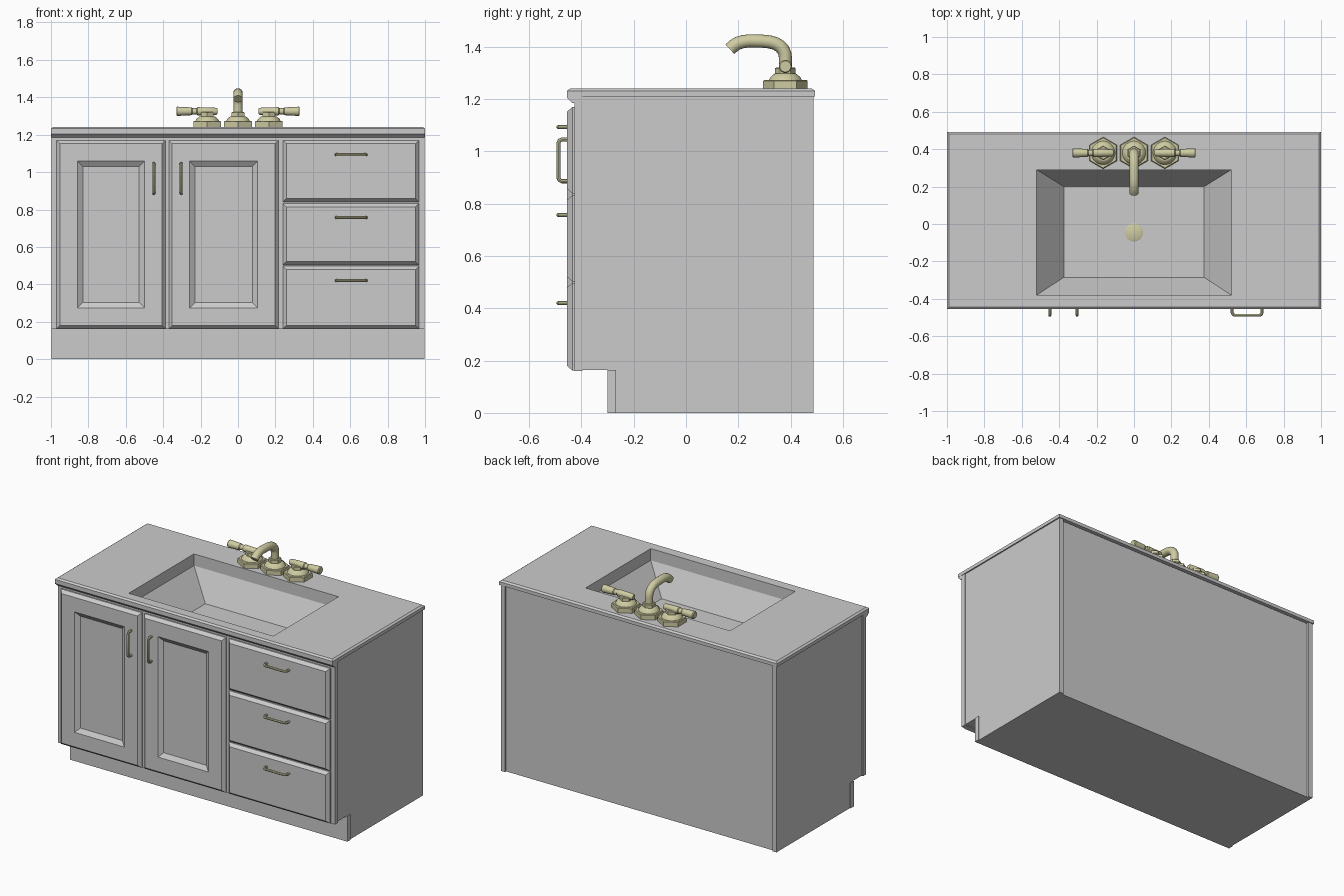
import bpy, bmesh, math
from mathutils import Matrix, Vector

if "Cube" in bpy.data.objects:
    bpy.data.objects.remove(bpy.data.objects["Cube"])

brass = bpy.data.materials.new("brass")
brass.diffuse_color = (0.62, 0.60, 0.36, 1)
brass.use_nodes = True
brass.node_tree.nodes["Principled BSDF"].inputs["Base Color"].default_value = brass.diffuse_color


def finish(ob, mat=None, smooth=False):
    if mat:
        ob.data.materials.append(mat)
    if smooth:
        bpy.ops.object.select_all(action='DESELECT')
        ob.select_set(True)
        bpy.context.view_layer.objects.active = ob
        bpy.ops.object.shade_smooth_by_angle(angle=math.radians(35))
    return ob


def loft(name, rings, mat=None, smooth=False):
    """Closed skin through rings of equal point count, capped at both ends."""
    bm = bmesh.new()
    vs = [[bm.verts.new(p) for p in r] for r in rings]
    n = len(vs[0])
    for a, b in zip(vs, vs[1:]):
        for i in range(n):
            j = (i + 1) % n
            bm.faces.new((a[i], a[j], b[j], b[i]))
    bm.faces.new(vs[0])
    bm.faces.new(vs[-1])
    bmesh.ops.recalc_face_normals(bm, faces=bm.faces[:])
    me = bpy.data.meshes.new(name)
    bm.to_mesh(me)
    bm.free()
    ob = bpy.data.objects.new(name, me)
    bpy.context.collection.objects.link(ob)
    return finish(ob, mat, smooth)


def rect_xy(x0, x1, y0, y1, z, g=0):
    return [(x0 - g, y0 - g, z), (x1 + g, y0 - g, z), (x1 + g, y1 + g, z), (x0 - g, y1 + g, z)]


def rect_xz(x0, x1, z0, z1, y, inset=0):
    i = inset
    return [(x0 + i, y, z0 + i), (x1 - i, y, z0 + i), (x1 - i, y, z1 - i), (x0 + i, y, z1 - i)]


def box(name, x0, x1, y0, y1, z0, z1):
    return loft(name, [rect_xy(x0, x1, y0, y1, z0), rect_xy(x0, x1, y0, y1, z1)])


def prism_x(name, profile, x0, x1):
    return loft(name, [[(x, y, z) for y, z in profile] for x in (x0, x1)])


def turned(name, profile, matrix, segs=24, mat=brass):
    """Profile of (radius, height) spun around the local z axis."""
    rings = []
    for r, h in profile:
        angles = [2 * math.pi * (i + 0.5) / segs for i in range(segs)]
        rings.append([matrix @ Vector((r * math.cos(a), r * math.sin(a), h)) for a in angles])
    return loft(name, rings, mat, True)


def tube(name, pts, radius, sides=4):
    cu = bpy.data.curves.new(name, 'CURVE')
    cu.dimensions = '3D'
    cu.bevel_depth = radius
    cu.bevel_resolution = sides
    cu.use_fill_caps = True
    sp = cu.splines.new('POLY')
    sp.points.add(len(pts) - 1)
    for p, c in zip(sp.points, pts):
        p.co = (*c, 1)
    ob = bpy.data.objects.new(name, cu)
    bpy.context.collection.objects.link(ob)
    bpy.ops.object.select_all(action='DESELECT')
    ob.select_set(True)
    bpy.context.view_layer.objects.active = ob
    bpy.ops.object.convert(target='MESH')
    ob = bpy.context.view_layer.objects.active
    return finish(ob, brass, True)


# cabinet carcass
side = [(0.487, 0), (0.487, 1.21), (-0.395, 1.21), (-0.395, 0.165), (-0.27, 0.165), (-0.27, 0)]
for label, s in (("left", -1), ("right", 1)):
    prism_x(label + "_side_panel", side, s * 0.962, s * 0.992)
box("back_panel", -0.962, 0.962, 0.45, 0.475, 0, 1.205)
box("base_board", -0.962, 0.962, -0.27, 0.475, 0, 0.02)
box("cabinet_floor", -0.962, 0.962, -0.395, 0.45, 0.165, 0.185)
box("toe_kick", -0.998, 0.998, -0.30, -0.268, 0, 0.165)
box("face_frame", -0.997, 0.997, -0.427, -0.395, 0.16, 1.21)

# countertop with sunken basin
outer = (-1, 1, -0.455, 0.493)
hole = (-0.52, 0.52, -0.38, 0.29)
floor = (-0.375, 0.375, -0.285, 0.2)
loft("countertop_basin", [
    rect_xy(*floor, 0.975, 0.01), rect_xy(*hole, 1.16, 0.012), rect_xy(*hole, 1.21, 0.012),
    rect_xy(*outer, 1.21), rect_xy(*outer, 1.232), rect_xy(*outer, 1.241, -0.012),
    rect_xy(*hole, 1.241), rect_xy(*hole, 1.165), rect_xy(*floor, 0.99)])
prism_x("counter_front_lip", [(-0.455, 1.21), (-0.455, 1.205), (-0.435, 1.186),
                              (-0.42, 1.186), (-0.42, 1.21)], -0.999, 0.999)
turned("drain", [(0.048, 0), (0.048, 0.005), (0.042, 0.008)], Matrix.Translation((0, -0.045, 0.988)))

# door and drawer fronts
BACK, FRONT = -0.427, -0.455


def front_panel(name, x0, x1, z0, z1, recessed=False):
    r = (x0, x1, z0, z1)
    rings = [rect_xz(*r, BACK), rect_xz(*r, -0.435), rect_xz(*r, FRONT, 0.018)]
    if recessed:
        rings += [rect_xz(*r, FRONT, 0.112), rect_xz(*r, FRONT + 0.02, 0.14)]
    loft(name, rings)


def pull(name, x, z, vertical):
    h, out, c = 0.08, -0.488, 0.014
    path = [(-h, FRONT + 0.005), (-h, out + c), (-h + c * 0.3, out + c * 0.3), (-h + c, out)]
    path += [(-u, y) for u, y in reversed(path)]
    tube(name, [(x, y, z + u) if vertical else (x + u, y, z) for u, y in path], 0.008, 2)


front_panel("left_door", -0.97, -0.388, 0.162, 1.17, True)
front_panel("right_door", -0.37, 0.217, 0.162, 1.17, True)
pull("left_door_pull", -0.45, 0.966, True)
pull("right_door_pull", -0.304, 0.966, True)
for label, z0, z1, hz in (("top", 0.84, 1.17, 1.093), ("middle", 0.503, 0.832, 0.757),
                          ("bottom", 0.162, 0.497, 0.42)):
    front_panel(label + "_drawer", 0.24, 0.967, z0, z1)
    pull(label + "_drawer_pull", 0.605, hz, False)

# faucet: three hexagonal bases, spout and two lever handles
FY = 0.38
for label, x in (("left_tap", -0.165), ("spout", 0), ("right_tap", 0.165)):
    m = Matrix.Translation((x, FY, 0))
    turned(label + "_base", [(0.085, 1.239), (0.085, 1.27), (0.08, 1.274)], m, 6)
    turned(label + "_collar", [(0.064, 1.272), (0.058, 1.284), (0.044, 1.296), (0.04, 1.298)], m)
    turned(label + "_neck", [(0.039, 1.295), (0.039, 1.318), (0.034, 1.322)], m, 6)

lever = [(0.014, -0.056), (0.019, -0.048), (0.022, 0.04), (0.022, 0.052), (0.017, 0.056),
         (0.017, 0.078), (0.021, 0.083), (0.025, 0.16), (0.021, 0.165)]
for label, s in (("left", -1), ("right", 1)):
    m = Matrix.Translation((s * 0.165, FY, 1.325)) @ Matrix.Rotation(s * math.pi / 2, 4, 'Y')
    turned(label + "_tap_lever", lever, m)

spout = [(0.38, 1.30), (0.38, 1.36), (0.378, 1.375), (0.371, 1.39), (0.359, 1.403), (0.342, 1.413),
         (0.32, 1.419), (0.29, 1.422), (0.24, 1.423), (0.218, 1.42), (0.198, 1.414),
         (0.182, 1.404), (0.168, 1.391)]
tube("spout", [(0, y, z) for y, z in spout], 0.025, 6)
